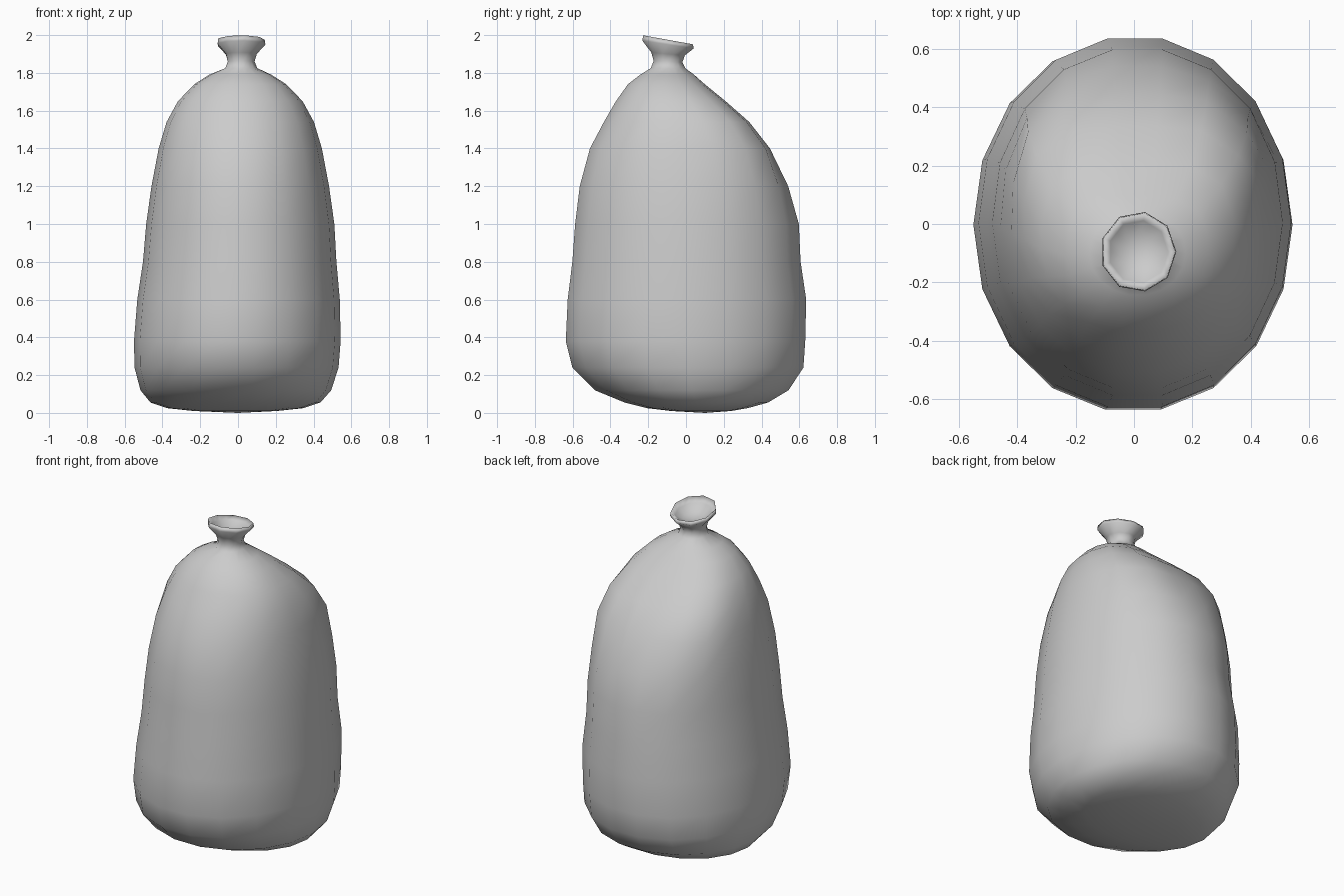
import bpy, bmesh
from math import sin, cos, exp, tau

if "Cube" in bpy.data.objects:
    bpy.data.objects.remove(bpy.data.objects["Cube"])

SIDES = 18

# Body profile: height, half width, front edge, back edge
BODY = [
    (0.01, 0.22, -0.08, 0.24),
    (0.025, 0.36, -0.21, 0.33),
    (0.055, 0.45, -0.33, 0.44),
    (0.12, 0.505, -0.49, 0.55),
    (0.24, 0.54, -0.61, 0.63),
    (0.38, 0.547, -0.645, 0.64),
    (0.60, 0.536, -0.635, 0.645),
    (0.80, 0.512, -0.61, 0.615),
    (1.00, 0.498, -0.595, 0.605),
    (1.20, 0.47, -0.57, 0.545),
    (1.40, 0.432, -0.515, 0.445),
    (1.54, 0.39, -0.44, 0.335),
    (1.65, 0.33, -0.375, 0.21),
    (1.74, 0.243, -0.31, 0.10),
    (1.79, 0.165, -0.245, 0.045),
]
# Neck and mouth, outside then inside: height, radius
NECK = [(1.825, 0.09), (1.86, 0.075), (1.90, 0.087), (1.95, 0.134),
        (1.975, 0.13), (1.95, 0.105), (1.92, 0.06)]
NECK_Y = -0.095


def add_ring(bm, x, y, z, a, b, back=2.0, tilt=0.0, pleat=0.0):
    """Oval ring whose back half can be squarer than its front half."""
    ring = []
    for i in range(SIDES):
        c, s = cos(tau * i / SIDES), sin(tau * i / SIDES)
        p = back if s > 0 else 2.05
        r = (abs(c) ** p + abs(s) ** p) ** (-1 / p) * (1 - pleat * (i % 2))
        ring.append(bm.verts.new((x + a * r * c, y + b * r * s, z + tilt * b * r * s)))
    return ring


bm = bmesh.new()
rings = []
# Sagging body, squarer at the back shoulders
for z, half, front, back in BODY:
    x = min(0.012, 0.03 * z - 0.015)
    square = 2.05 + 1.5 * exp(-((z - 1.54) / 0.27) ** 2) * (z < 1.78)
    rings.append(add_ring(bm, x, (front + back) / 2, z, half, (back - front) / 2, square))
# Pleated neck with a mouth that tips up at the front
for z, r in NECK:
    tilt = -1.2 * max(0, z - 1.825)
    rings.append(add_ring(bm, 0.015, NECK_Y, z, r * 0.97, r * 1.03, 2.0, tilt, 0.06))

for low, high in zip(rings, rings[1:]):
    for i in range(SIDES):
        j = (i + 1) % SIDES
        bm.faces.new((low[i], low[j], high[j], high[i]))

# Closed underside and mouth floor
for ring, centre in ((rings[0], (0, 0.1, 0)), (rings[-1], (0.015, NECK_Y, 1.91))):
    hub = bm.verts.new(centre)
    for i in range(SIDES):
        bm.faces.new((ring[i], ring[(i + 1) % SIDES], hub))
bmesh.ops.recalc_face_normals(bm, faces=bm.faces)

mesh = bpy.data.meshes.new("tied_sack")
bm.to_mesh(mesh)
bm.free()
mesh.shade_smooth()
sack = bpy.data.objects.new("tied_sack", mesh)
bpy.context.collection.objects.link(sack)
